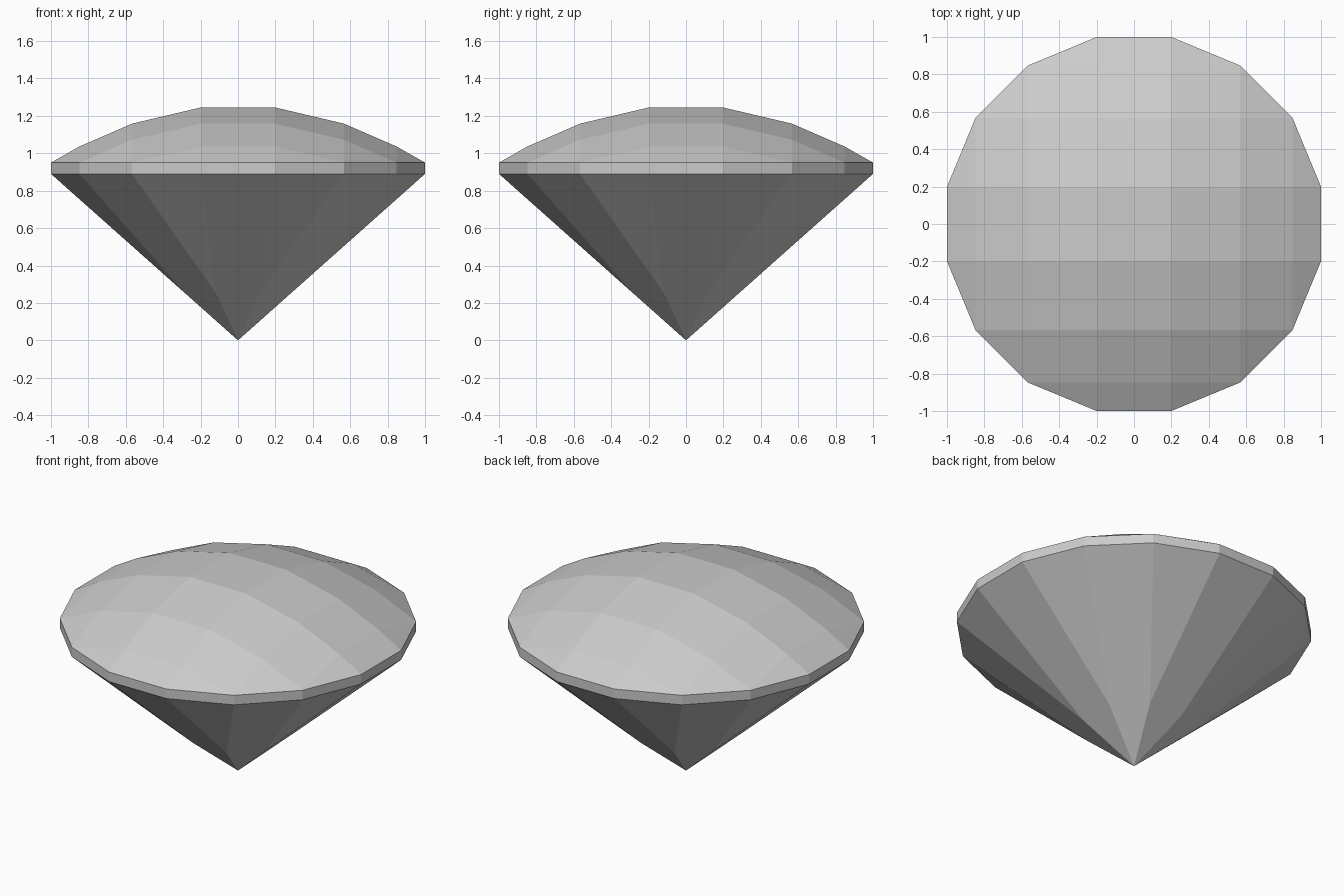
import bpy
import bmesh
from math import cos, sin, pi

cube = bpy.data.objects.get("Cube")
if cube:
    bpy.data.objects.remove(cube, do_unlink=True)

SIDES = 16
RADIUS = 1 / cos(pi / SIDES)
GIRDLE_LOW, GIRDLE_TOP, CROWN_TOP = 0.89, 0.95, 1.245
TIP_Z = 0.25  # height where the narrow lower facets end

grey = bpy.data.materials.new("pale_grey")
grey.use_nodes = True
colour = (0.6, 0.6, 0.6, 1)
grey.diffuse_color = colour
grey.node_tree.nodes["Principled BSDF"].inputs["Base Color"].default_value = colour

corners = [(RADIUS * cos((i + 0.5) * 2 * pi / SIDES),
            RADIUS * sin((i + 0.5) * 2 * pi / SIDES)) for i in range(SIDES)]
bm = bmesh.new()


def ring(z):
    return [bm.verts.new((x, y, z)) for x, y in corners]


low, top = ring(GIRDLE_LOW), ring(GIRDLE_TOP)

# Girdle: thin upright band
for i in range(SIDES):
    j = (i + 1) % SIDES
    bm.faces.new((low[i], low[j], top[j], top[i]))

# Pavilion: eight wide facets to the point, with narrow triangles between them
point = bm.verts.new((0, 0, 0))
tip_radius = TIP_Z / GIRDLE_LOW / cos(pi / 8)
tips = [bm.verts.new((tip_radius * cos((k + 0.5) * pi / 4),
                      tip_radius * sin((k + 0.5) * pi / 4), TIP_Z)) for k in range(8)]
for k in range(8):
    a, b, c = low[2 * k], low[2 * k + 1], low[(2 * k + 2) % SIDES]
    after = tips[(k + 1) % 8]
    bm.faces.new((b, a, tips[k]))
    bm.faces.new((c, b, tips[k], point, after))

# Crown: flat top cut on a square grid that follows the rim corners
cap = bm.faces.new(top)
cuts = sorted({round(x, 4) for x, y in corners})[1:-1]
region = {cap}
for axis in ((1, 0, 0), (0, 1, 0)):
    for d in cuts:
        faces = [f for f in bm.faces if all(abs(v.co.z - GIRDLE_TOP) < 1e-5 for v in f.verts)]
        edges = {e for f in faces for e in f.edges}
        verts = {v for f in faces for v in f.verts}
        bmesh.ops.bisect_plane(bm, geom=faces + list(edges) + list(verts), dist=0.001,
                               plane_co=[d * a for a in axis], plane_no=axis)

# Raise the grid into a shallow dome
slope = (CROWN_TOP - GIRDLE_TOP) / (RADIUS ** 2 - 2 * (RADIUS * sin(pi / SIDES)) ** 2)
for v in bm.verts:
    if abs(v.co.z - GIRDLE_TOP) < 1e-5:
        v.co.z += slope * (RADIUS ** 2 - v.co.x ** 2 - v.co.y ** 2)

bmesh.ops.recalc_face_normals(bm, faces=bm.faces)
mesh = bpy.data.meshes.new("cut_gem")
bm.to_mesh(mesh)
bm.free()
mesh.materials.append(grey)
gem = bpy.data.objects.new("cut_gem", mesh)
bpy.context.collection.objects.link(gem)
